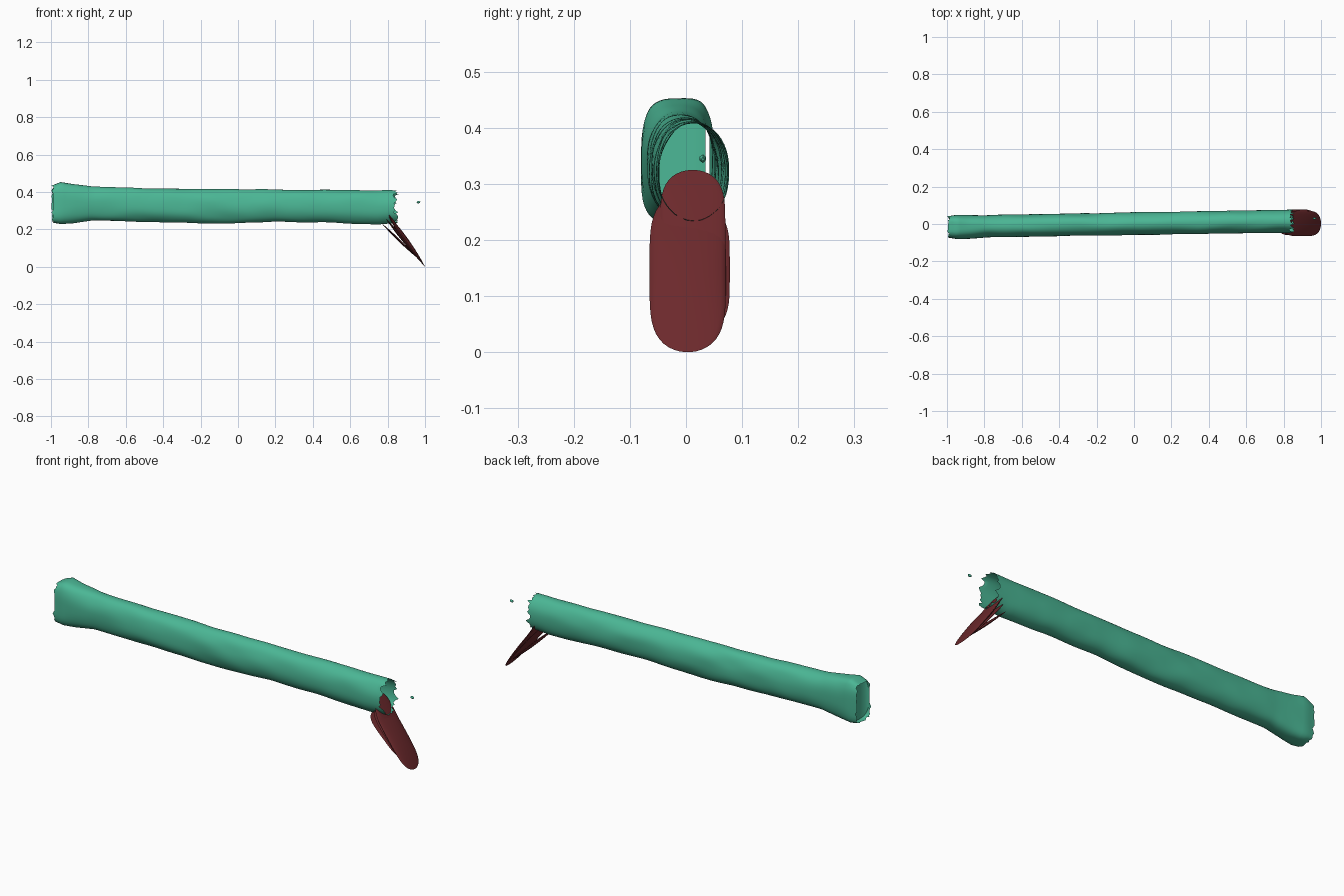
import bpy, bmesh, math, random
from mathutils import Vector, noise

if "Cube" in bpy.data.objects:
    bpy.data.objects.remove(bpy.data.objects["Cube"])

random.seed(4)


def material(name, color):
    m = bpy.data.materials.new(name)
    m.diffuse_color = color
    m.use_nodes = True
    m.node_tree.nodes["Principled BSDF"].inputs["Base Color"].default_value = m.diffuse_color
    return m


GREEN = material("green", (0.07, 0.47, 0.30, 1))
RED = material("dark_red", (0.15, 0.022, 0.025, 1))


def finish(name, bm, mat):
    bmesh.ops.recalc_face_normals(bm, faces=bm.faces)
    me = bpy.data.meshes.new(name)
    bm.to_mesh(me)
    bm.free()
    me.materials.append(mat)
    ob = bpy.data.objects.new(name, me)
    bpy.context.collection.objects.link(ob)
    bpy.context.view_layer.objects.active = ob
    ob.select_set(True)
    bpy.ops.object.shade_smooth_by_angle(angle=math.radians(45))
    ob.select_set(False)
    return ob


def lerp_table(table, x):
    for a, b in zip(table, table[1:]):
        if x <= b[0]:
            t = max(0, (x - a[0]) / (b[0] - a[0]))
            return [p + (q - p) * t for p, q in zip(a[1:], b[1:])]
    return table[-1][1:]


# Hollow tube: x, centre y, half width, bottom z, top z, squareness
STATIONS = [
    (-0.99, -0.015, 0.058, 0.235, 0.435, 4.0),
    (-0.95, -0.015, 0.065, 0.228, 0.452, 3.4),
    (-0.89, -0.015, 0.064, 0.232, 0.442, 2.8),
    (-0.78, -0.012, 0.059, 0.246, 0.430, 2.3),
    (-0.50, -0.007, 0.060, 0.240, 0.420, 2.2),
    (-0.10, 0.000, 0.060, 0.230, 0.415, 2.1),
    (0.20, 0.005, 0.060, 0.240, 0.413, 2.1),
    (0.50, 0.010, 0.061, 0.236, 0.411, 2.1),
    (0.75, 0.014, 0.062, 0.226, 0.408, 2.1),
    (0.85, 0.015, 0.063, 0.234, 0.408, 2.1),
]
SIDES, RINGS = 48, 90


def tube_point(x, a):
    cy, hw, lo, hi, n = lerp_table(STATIONS, x)
    c, s = math.cos(a), math.sin(a)
    y = math.copysign(abs(c) ** (2 / n), c)
    z = math.copysign(abs(s) ** (2 / n), s)
    w = 1 + 0.06 * noise.noise(Vector((x * 7, c * 1.3, s * 1.3)))
    return Vector((x, cy + hw * y * w, (lo + hi) / 2 + (hi - lo) / 2 * z * (1 + (w - 1) * 0.6)))


bm = bmesh.new()
rings = []
for i in range(RINGS + 1):
    x = -0.99 + 1.84 * i / RINGS
    ring = []
    for j in range(SIDES):
        p = tube_point(x, math.tau * (j + 0.5) / SIDES)
        if i == RINGS:
            p.x += random.uniform(-0.022, 0.008)  # torn rim
        if i == 0:
            p.x += random.uniform(-0.008, 0.006)
        ring.append(bm.verts.new(p))
    rings.append(ring)
for r, q in zip(rings, rings[1:]):
    for j in range(SIDES):
        k = (j + 1) % SIDES
        bm.faces.new((r[j], r[k], q[k], q[j]))
finish("tube", bm, GREEN)

# Slanted end wall with an open slit on its +y side
bm = bmesh.new()
cols = []
for i in range(11):
    a = math.pi - math.pi * 0.72 * i / 10
    x = -0.985 + 0.045 * i / 10
    top, low = tube_point(x, a), tube_point(x, -a)
    cols.append([bm.verts.new(top.lerp(low, k / 8)) for k in range(9)])
for c, d in zip(cols, cols[1:]):
    for k in range(8):
        bm.faces.new((c[k], c[k + 1], d[k + 1], d[k]))
bmesh.ops.remove_doubles(bm, verts=bm.verts, dist=0.0002)
finish("tube_end_wall", bm, GREEN)

# Loose fragment past the torn rim
bm = bmesh.new()
bmesh.ops.create_icosphere(bm, subdivisions=1, radius=0.011)
for v in bm.verts:
    v.co = Vector((0.965 + v.co.x, 0.03 + v.co.y * 0.6, 0.345 + v.co.z * 0.7))
finish("loose_fragment", bm, GREEN)


# Layered tongue: overlapping thin blades with pointed lens sections
def blade(name, top, bottom, cy, half, thick):
    t0, t1 = Vector((top[0], cy, top[1])), Vector((bottom[0], cy, bottom[1]))
    axis = (t1 - t0).normalized()
    normal = axis.cross(Vector((0, 1, 0)))
    bm = bmesh.new()
    rings, n, m = [], 28, 24
    for i in range(n + 1):
        u = 0.5 - 0.5 * math.cos(math.pi * (0.01 + 0.98 * i / n))
        w = half * (1 - abs(2 * u - 1) ** 4.5) ** 0.5
        d = thick * 4 * u * (1 - u)
        c = t0.lerp(t1, u)
        rings.append([bm.verts.new(c + Vector((0, w * math.cos(math.tau * j / m), 0))
                                   + normal * d * math.sin(math.tau * j / m)) for j in range(m)])
    for r, q in zip(rings, rings[1:]):
        for j in range(m):
            k = (j + 1) % m
            bm.faces.new((r[j], r[k], q[k], q[j]))
    bm.faces.new(rings[0])
    bm.faces.new(rings[-1])
    finish(name, bm, RED)


blade("tongue_upper_layer", (0.775, 0.325), (0.925, 0.10), 0.012, 0.058, 0.007)
blade("tongue_main_layer", (0.795, 0.285), (1.0, 0.0), 0.003, 0.068, 0.013)
blade("tongue_middle_layer", (0.785, 0.265), (0.975, 0.03), 0.008, 0.070, 0.008)
blade("tongue_lower_layer", (0.765, 0.235), (0.955, 0.05), 0.006, 0.066, 0.006)
